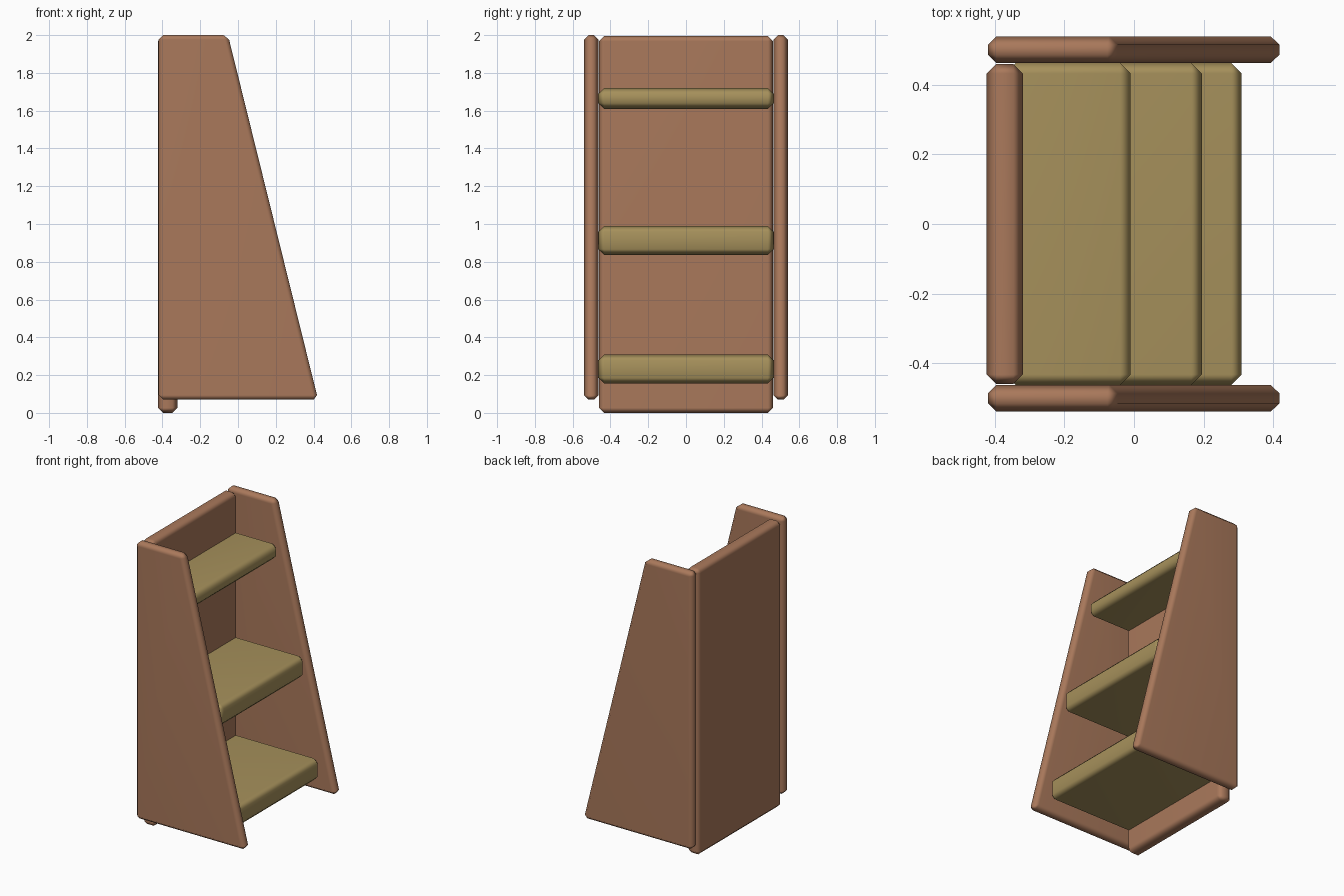
import bpy, bmesh

if "Cube" in bpy.data.objects:
    bpy.data.objects.remove(bpy.data.objects["Cube"])


def material(name, color):
    m = bpy.data.materials.new(name)
    m.diffuse_color = (*color, 1)
    m.use_nodes = True
    m.node_tree.nodes["Principled BSDF"].inputs["Base Color"].default_value = m.diffuse_color
    return m


wood = material("brown_wood", (0.40, 0.19, 0.105))
tan = material("tan_wood", (0.38, 0.28, 0.105))


def board(name, profile, y0, y1, mat, bevel):
    """Extrude an x-z profile from y0 to y1 and chamfer every edge."""
    bm = bmesh.new()
    face = bm.faces.new([bm.verts.new((x, y0, z)) for x, z in profile])
    ext = bmesh.ops.extrude_face_region(bm, geom=[face])
    verts = [v for v in ext["geom"] if isinstance(v, bmesh.types.BMVert)]
    bmesh.ops.translate(bm, verts=verts, vec=(0, y1 - y0, 0))
    bmesh.ops.recalc_face_normals(bm, faces=bm.faces)
    for f in bm.faces:
        f.smooth = True
    me = bpy.data.meshes.new(name)
    bm.to_mesh(me)
    bm.free()
    me.materials.append(mat)
    ob = bpy.data.objects.new(name, me)
    bpy.context.collection.objects.link(ob)
    b = ob.modifiers.new("Chamfer", "BEVEL")
    b.width = bevel
    b.segments = 1
    b.limit_method = "NONE"
    ob.modifiers.new("Normals", "WEIGHTED_NORMAL")
    return ob


def rect(x0, x1, z0, z1):
    return [(x0, z0), (x1, z0), (x1, z1), (x0, z1)]


# Tapered side panels
side = [(-0.42, 0.07), (0.424, 0.07), (-0.053, 2.0), (-0.42, 2.0)]
board("side_panel_front", side, -0.54, -0.463, wood, 0.024)
board("side_panel_back", side, 0.463, 0.54, wood, 0.024)

# Back panel reaching the floor
board("back_panel", rect(-0.424, -0.32, 0.0, 1.995), -0.46, 0.46, wood, 0.027)

# Shelves, deeper toward the bottom
shelves = [("bottom", 0.31, 0.155, 0.308),
           ("middle", 0.195, 0.837, 0.99),
           ("top", -0.01, 1.61, 1.72)]
for label, front, z0, z1 in shelves:
    board(label + "_shelf", rect(-0.37, front, z0, z1), -0.463, 0.463, tan, 0.03)
